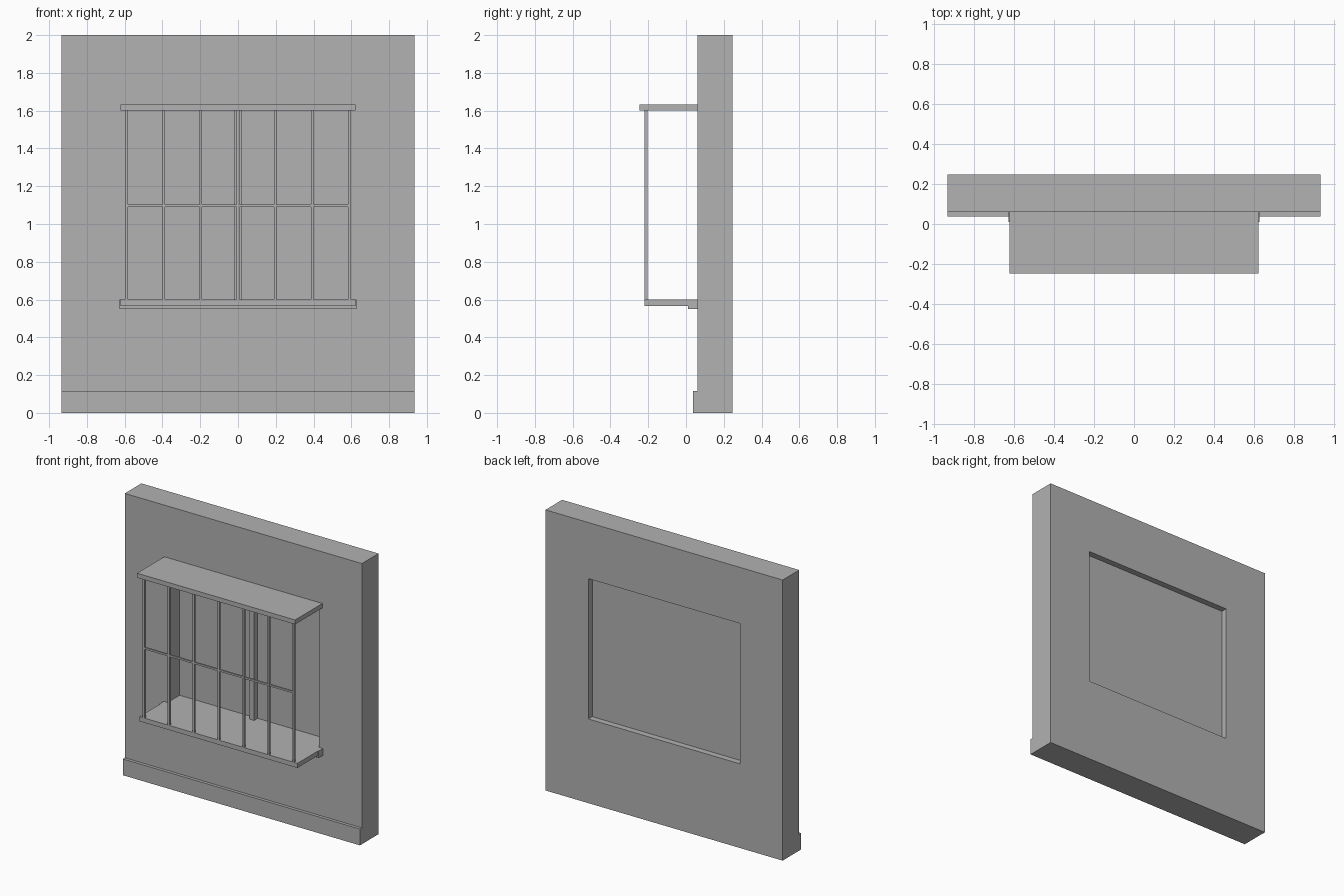
import bpy

default = bpy.data.objects.get("Cube")
if default:
    bpy.data.objects.remove(default, do_unlink=True)

grey = bpy.data.materials.new("plain grey")
grey.use_nodes = True
colour = (0.445, 0.445, 0.445, 1)
grey.diffuse_color = colour
grey.node_tree.nodes["Principled BSDF"].inputs["Base Color"].default_value = colour


def box(name, x, y, z):
    """Box spanning the given (low, high) ranges."""
    bpy.ops.mesh.primitive_cube_add(size=1, location=[sum(r) / 2 for r in (x, y, z)])
    ob = bpy.context.object
    ob.name = name
    ob.scale = [r[1] - r[0] for r in (x, y, z)]
    bpy.ops.object.transform_apply(location=False, rotation=False, scale=True)
    ob.data.materials.append(grey)
    return ob


FRONT, BACK = 0.06, 0.247      # wall faces
HALF = 0.597                   # half width of the opening
LOW, HIGH = 0.6, 1.6           # opening heights
GRILLE = (-0.221, -0.205)      # depth range of the bars
BAR = 0.007                    # half thickness of a bar

# Wall with its window opening cut through
wall = box("wall", (-0.935, 0.935), (FRONT, BACK), (0, 2))
cutter = box("opening_cutter", (-HALF, HALF), (-0.1, 0.5), (LOW, HIGH))
cutter.hide_render = True
cut = wall.modifiers.new("opening", "BOOLEAN")
cut.object = cutter
cut.solver = "EXACT"
bpy.context.view_layer.objects.active = wall
bpy.ops.object.modifier_apply(modifier=cut.name)
bpy.data.objects.remove(cutter, do_unlink=True)

# Skirting along the foot of the wall
box("plinth", (-0.935, 0.935), (0.038, FRONT), (0, 0.116))

# Closed pane and its central post
box("window_pane", (-HALF, HALF), (0.195, 0.203), (LOW, HIGH))
box("window_post", (-0.018, 0.018), (0.155, 0.195), (LOW, HIGH))

# Canopy, sill and projecting ledge
box("canopy", (-0.623, 0.623), (-0.247, FRONT), (HIGH, 1.632))
box("sill", (-0.628, 0.628), (0.01, FRONT), (0.551, LOW))
box("ledge", (-0.623, 0.623), (GRILLE[0], 0.01), (0.567, LOW))

# Grille of upright bars and one rail
for i in range(7):
    x = (HALF - BAR) * (i / 3 - 1)
    box(f"grille_bar_{i + 1}", (x - BAR, x + BAR), GRILLE, (LOW, HIGH))
box("grille_rail", (-HALF, HALF), (-0.219, -0.207), (1.089, 1.102))
